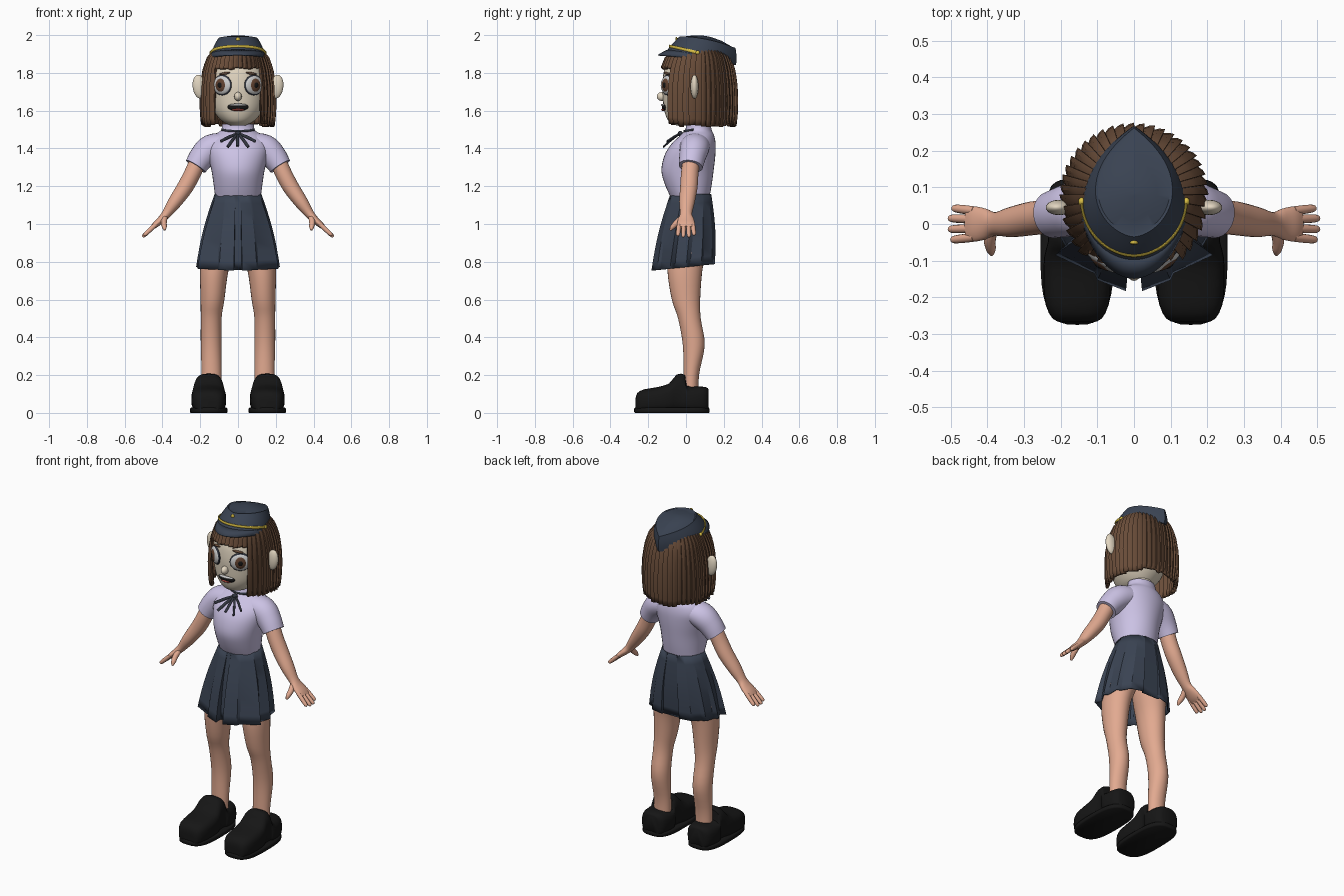
import bpy, bmesh, math, random
from mathutils import Vector

if "Cube" in bpy.data.objects:
    bpy.data.objects.remove(bpy.data.objects["Cube"])
random.seed(4)
X, Y, Z = Vector((1, 0, 0)), Vector((0, 1, 0)), Vector((0, 0, 1))
mats = {}
COL = dict(skin=(.76, .40, .28), face=(.76, .67, .53), hair=(.14, .072, .04), shirt=(.60, .54, .78),
           navy=(.042, .056, .085), black=(.008, .008, .008), gold=(.70, .52, .06), white=(.75, .75, .75),
           iris=(.12, .055, .03), red=(.55, .08, .06), tie=(.03, .035, .05))
for k, c in COL.items():
    mats[k] = bpy.data.materials.new(k)
    mats[k].diffuse_color = (*c, 1)


def finish(ob, mat, angle=50):
    ob.data.materials.append(mats[mat])
    bpy.ops.object.select_all(action='DESELECT')
    ob.select_set(True)
    bpy.context.view_layer.objects.active = ob
    bpy.ops.object.shade_smooth_by_angle(angle=math.radians(angle))
    return ob


def grid(name, rows, mat, closed=True, caps=False, angle=50, thick=0):
    """Skin a list of point rows into one surface."""
    bm = bmesh.new()
    vs = [[bm.verts.new(p) for p in r] for r in rows]
    n = len(rows[0])
    for a, b in zip(vs, vs[1:]):
        for j in range(n if closed else n - 1):
            k = (j + 1) % n
            bm.faces.new((a[j], a[k], b[k], b[j]))
    if caps:
        bm.faces.new(vs[0])
        bm.faces.new(vs[-1])
    bmesh.ops.recalc_face_normals(bm, faces=bm.faces)
    me = bpy.data.meshes.new(name)
    bm.to_mesh(me)
    ob = bpy.data.objects.new(name, me)
    bpy.context.collection.objects.link(ob)
    if thick:
        m = ob.modifiers.new("thickness", 'SOLIDIFY')
        m.thickness = thick
    return finish(ob, mat, angle)


def spline(keys, sub):
    """Catmull-Rom through tuples of any length."""
    out = []
    for i in range(len(keys) - 1):
        p = [keys[max(0, min(len(keys) - 1, i + o))] for o in (-1, 0, 1, 2)]
        for s in range(sub):
            t = s / sub
            out.append([b + .5 * t * (c - a + t * (2*a - 5*b + 4*c - d + t * (3*(b - c) + d - a)))
                        for a, b, c, d in zip(*p)])
    return out + [list(keys[-1])]


def loft(name, keys, mat, axis=None, ref=Y, n=28, sub=4, p=2, angle=50):
    """Rings from keys (x, y, z, half size across, half size along ref)."""
    ks = spline(keys, sub)
    c = [Vector(k[:3]) for k in ks]
    rows = []
    for i, k in enumerate(ks):
        t = axis or (c[min(i + 1, len(c) - 1)] - c[max(i - 1, 0)]).normalized()
        v = ref.cross(t).normalized()
        u = t.cross(v)
        row = []
        for j in range(n):
            w = 2 * math.pi * j / n
            cs, sn = math.cos(w), math.sin(w)
            row.append(c[i] + v * k[3] * math.copysign(abs(cs) ** (2 / p), cs)
                       + u * k[4] * math.copysign(abs(sn) ** (2 / p), sn))
        rows.append(row)
    return grid(name, rows, mat, caps=True, angle=angle)


def stack(name, prof, mat, **kw):
    """Upright loft from (z, y front, y back, half width)."""
    return loft(name, [(0, (f + b) / 2, z, w, (b - f) / 2) for z, f, b, w in prof], mat, axis=Z, **kw)


def ball(name, loc, size, mat, rz=0, ry=0):
    bpy.ops.mesh.primitive_uv_sphere_add(segments=24, ring_count=14, location=loc, rotation=(0, ry, rz))
    ob = bpy.context.object
    ob.name, ob.scale = name, size
    return finish(ob, mat, 80)


# shirt, neck, head
stack("shirt", [(1.12, -.07, .12, .118), (1.2, -.108, .135, .128), (1.28, -.13, .146, .14), (1.36, -.115, .155, .158),
                (1.42, -.08, .157, .165), (1.465, -.035, .15, .135), (1.495, -.005, .137, .092), (1.53, 0, .13, .083)],
      "shirt", n=36)
stack("neck", [(1.48, .01, .12, .062), (1.6, .01, .12, .06)], "face")
stack("head", [(1.522, -.05, .08, .04), (1.545, -.092, .12, .085), (1.6, -.115, .17, .13), (1.68, -.124, .2, .15),
               (1.75, -.125, .22, .155), (1.83, -.11, .22, .148), (1.89, -.06, .18, .11), (1.92, 0, .12, .05)],
      "face", n=40, p=2.1, angle=80)
ball("nose", (0, -.127, 1.675), (.02, .028, .024), "face")
ball("mouth", (0, -.108, 1.62), (.055, .02, .023), "black")
ball("teeth", (0, -.112, 1.629), (.047, .02, .009), "white")
ball("lower_lip", (0, -.112, 1.605), (.034, .02, .008), "red")

for s, side in ((1, "left_"), (-1, "right_")):
    # eyes, brows, ears
    r = s * .62
    nx, ny = math.sin(r), -math.cos(r)
    for part, d, size, m in (("eye_rim", 0, (.06, .016, .055), "tie"), ("eye_white", .004, (.056, .018, .049), "white"),
                             ("iris", .012, (.035, .014, .037), "iris"), ("pupil", .018, (.017, .011, .019), "black")):
        ball(side + part, (s * .083 + nx * d, -.095 + ny * d, 1.735), size, m, r)
    ball(side + "brow", (s * .07, -.101, 1.797), (.032, .01, .007), "hair", s * .4, s * .15)
    ball(side + "ear", (s * .205, .045, 1.727), (.035, .021, .063), "face", 0, s * .12)

    # sleeve, arm, hand
    loft(side + "sleeve", [(s * x, y, z, a, b) for x, y, z, a, b in (
        (.05, .05, 1.425, .06, .08), (.14, .045, 1.402, .073, .078), (.19, .034, 1.355, .068, .07),
        (.224, .025, 1.305, .06, .064))], "shirt")
    loft(side + "arm", [(s * x, y, z, a, b) for x, y, z, a, b in (
        (.2, .03, 1.36, .045, .045), (.24, .02, 1.27, .044, .046), (.28, .015, 1.195, .043, .046),
        (.335, .005, 1.115, .036, .041), (.378, 0, 1.055, .025, .032), (.405, 0, 1.025, .02, .042),
        (.435, 0, .998, .017, .048), (.455, 0, .98, .011, .044))], "skin")
    for i, (y, ln) in enumerate(((.036, .85), (.013, 1), (-.012, 1), (-.036, .9))):
        loft(side + "finger_%d" % (i + 1), [(s * (.435 + .07 * t * ln), y * (1 + .2 * t), .998 - .066 * t * ln, w, w)
             for t, w in ((0, .012), (.5, .012), (.9, .01), (1, .004))], "skin", n=12)
    loft(side + "thumb", [(s * .385, -.015, 1.04, .014, .014), (s * .393, -.045, 1.01, .016, .016),
                          (s * .39, -.07, .985, .013, .013), (s * .388, -.083, .967, .005, .005)], "skin", ref=X, n=12)

    # leg
    loft(side + "leg", [(s * x, y, z, a, b) for x, y, z, a, b in (
        (.14, .025, .06, .05, .04), (.14, .028, .2, .052, .041), (.142, .041, .36, .055, .058),
        (.142, .018, .5, .055, .06), (.135, 0, .6, .063, .075), (.126, -.006, .75, .075, .092),
        (.1, .01, .88, .088, .1), (.075, .025, 1.02, .07, .085))], "skin", axis=Z)

    # shoe upper with raised tongue, and sole
    loft(side + "shoe", [(s * .155, y, t / 2, w, t / 2) for y, t, w in (
        (-.268, .07, .045), (-.258, .105, .067), (-.22, .125, .086), (-.16, .135, .092), (-.09, .155, .09),
        (-.05, .203, .08), (-.005, .2, .078), (.004, .145, .086), (.06, .14, .084), (.105, .137, .07),
        (.12, .125, .045))], "black", axis=Y, ref=Z, sub=2, p=3, angle=60)
    loft(side + "sole", [(s * .155, -.075, z, w, l) for z, w, l in ((0, .095, .195), (.005, .1, .2), (.022, .1, .2),
                                                                   (.028, .094, .195))], "black", axis=Z, p=3, sub=1, n=40)

# pleated skirt: half hem outline, mirrored
half = [(.018, -.143), (.022, -.183), (.1, -.153), (.108, -.135), (.215, -.085), (.188, -.06), (.222, .0),
        (.2, .02), (.195, .08), (.17, .09), (.135, .135), (.06, .153), (.055, .14)]
hem = half + [(-x, y) for x, y in reversed(half)]
rows = []
for i in range(9):
    t = i / 8
    row = []
    for x, y in hem:
        w = math.atan2((y + .015) / .165, x / .22)
        c, sn = math.cos(w), math.sin(w)
        bulge = .012 * math.sin(math.pi * t)
        zb = .772 + .1 * y
        row.append((.124 * c * (1 - t) + x * t + c * bulge, (.027 + .11 * sn) * (1 - t) + y * t + sn * bulge,
                    1.16 * (1 - t) + zb * t))
    rows.append(row)
grid("pleated_skirt", rows, "navy", angle=22, thick=.005)

# bob hair: overlapping strands, short fringe in front
prof = [(1.515, .95), (1.58, .99), (1.66, 1.0), (1.74, .98), (1.82, .92), (1.88, .82), (1.93, .62), (1.955, .2)]


def hair_scale(z):
    for (z0, s0), (z1, s1) in zip(prof, prof[1:]):
        if z <= z1:
            return s0 + (s1 - s0) * (z - z0) / (z1 - z0)
    return prof[-1][1]


cols, count = [], 44
for i in range(count):
    fringe = abs((i + .5) / count * 360 - 270) < 45
    drop = random.uniform(-.006, .014)
    for f, k in ((0, 1.035), (.5, 1.015), (.96, .975)):
        w = 2 * math.pi * (i + f) / count
        lo = 1.823 + drop * .5 if fringe else 1.518 + drop
        ry = .19 if math.sin(w) > 0 else .228
        col = []
        for j in range(13):
            z = lo + (1.955 - lo) * j / 12
            q = hair_scale(z) * k
            col.append((.197 * q * math.cos(w), .08 + ry * q * math.sin(w), z))
        cols.append(col)
grid("bob_hair", [list(r) for r in zip(*cols)], "hair", angle=20, thick=.014)


# cap: rounded front, pointed back, slanted crown
def cap_point(w, t):
    c, sn = math.cos(w), math.sin(w)
    if sn > 0:
        k = math.copysign(1 - sn ** 2.1, c)
        bot, top = Vector((.147 * k, .05 + .215 * sn, 0)), Vector((.105 * k, .09 + .172 * sn, 0))
    else:
        bot = Vector((.147 * c, .05 + .16 * sn, 0))
        top = Vector((.105 * math.copysign(abs(c) ** 1.2, c), .09 + .125 * sn, 0))
    bot.z = 1.887 - .175 * bot.y
    top.z = 1.992 - .06 * max(top.y, 0) - .65 * max(top.y, 0) ** 2
    return bot.lerp(top, t) + Vector((c * .006, sn * .004, 0)) * math.sin(math.pi * t)


ang = [2 * math.pi * j / 64 for j in range(64)]
rows = [[cap_point(w, i / 5) for w in ang] for i in range(6)]
mid = Vector((0, .08, 1.999))
for q in (.93, .6, .3, .03):
    rows.append([Vector((mid.x, mid.y, 0)).lerp(Vector((p.x, p.y, 0)), q)
                 + Z * (mid.z + (p.z - mid.z) * q ** 1.6 - (.004 if q == .93 else 0)) for p in rows[5]])
grid("cap_crown", rows, "navy", caps=True, angle=35)

# visor
front = [math.radians(185 + 170 * i / 30) for i in range(31)]
rows = []
for f in (0, .5, 1):
    rows.append([cap_point(w, .2) + Vector((.008 * f * math.cos(w), .052 * f * math.sin(w) * abs(math.sin(w)),
                                            -.022 * f - .006 * f * f)) for w in front])
grid("cap_visor", rows, "navy", closed=False, thick=.005)

# gold braid, side buttons, badge
braid = []
for w in [math.radians(180 + 180 * i / 30) for i in range(31)]:
    p = cap_point(w, .28 + .13 * abs(math.sin(w)))
    braid.append((*(p + Vector((.003 * math.cos(w), .004 * math.sin(w), 0))), .004, .008))
loft("gold_braid", braid, "gold", ref=Z, n=10, sub=1)
for q in (0, -1):
    ball("braid_button", braid[q][:3], (.009, .011, .011), "gold")
ball("cap_badge", cap_point(math.radians(270), .82), (.011, .006, .013), "gold")

# ribbon tie
ball("tie_knot", (0, -.03, 1.478), (.017, .014, .015), "tie")
for i, (x, y, z) in enumerate(((-.092, -.1, 1.437), (-.055, -.12, 1.408), (-.004, -.118, 1.412),
                               (.055, -.12, 1.408), (.092, -.1, 1.437))):
    loft("tie_ribbon_%d" % (i + 1), [(0, -.03, 1.48, .006, .004), (x * .5, y * .62, (z + 1.486) / 2, .008, .004),
                                     (x, y, z, .008, .004)], "tie", n=10)
loft("collar_ribbon", [(.089 * math.cos(w), .064 + .074 * math.sin(w), 1.503 + .012 * math.sin(w), .004, .007)
                       for w in [math.radians(200 + 140 * i / 12) for i in range(13)]], "tie", ref=Z, n=8, sub=1)

for m in bpy.data.materials:
    if m.users and not m.is_grease_pencil:
        m.use_nodes = True
        m.node_tree.nodes["Principled BSDF"].inputs["Base Color"].default_value = m.diffuse_color
